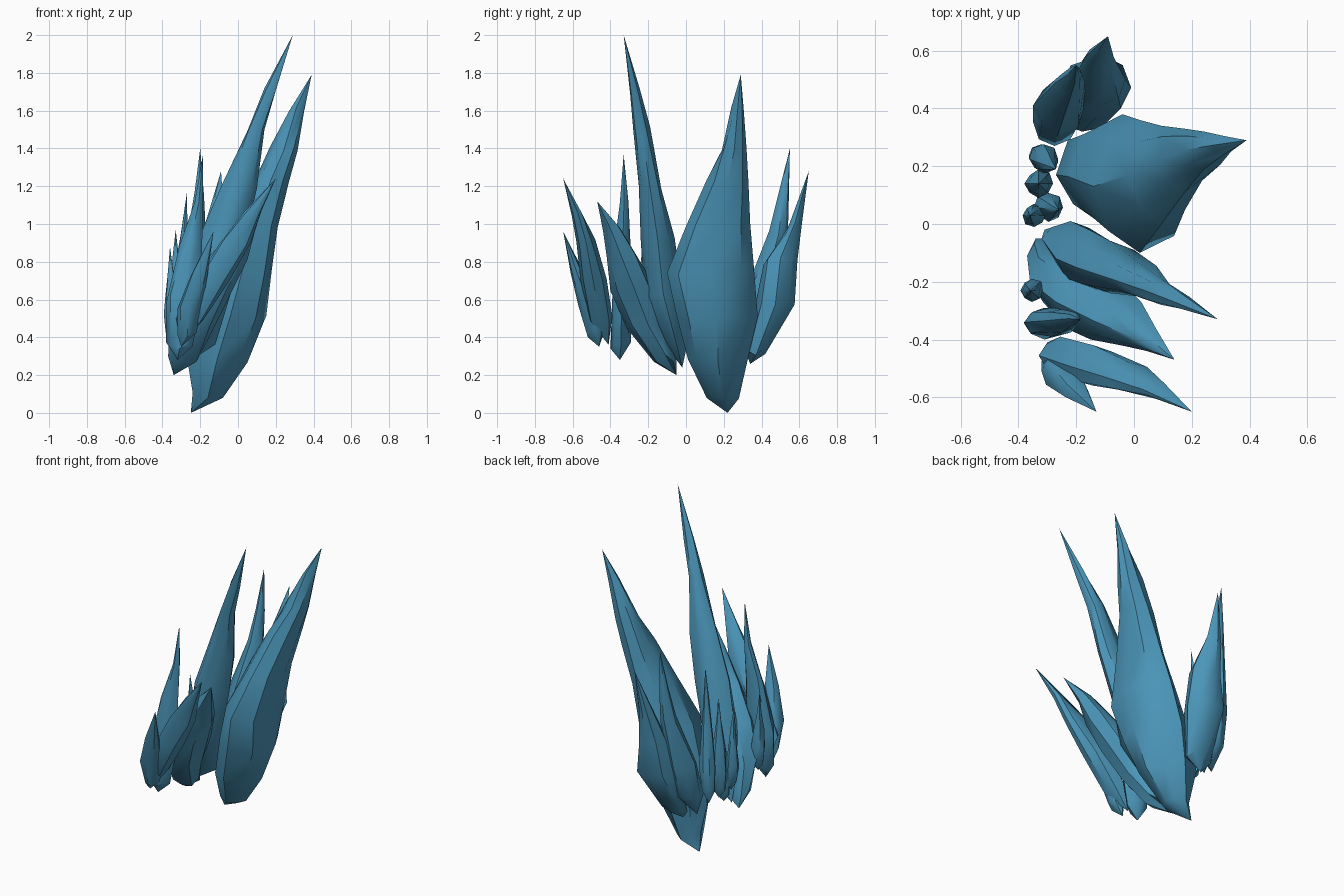
import bpy, bmesh, math, random

if "Cube" in bpy.data.objects:
    bpy.data.objects.remove(bpy.data.objects["Cube"])

random.seed(4)
blue = bpy.data.materials.new("crystal blue")
blue.diffuse_color = (0.07, 0.30, 0.48, 1)
blue.use_nodes = True
blue.node_tree.nodes["Principled BSDF"].inputs["Base Color"].default_value = blue.diffuse_color
SIDES = 8


def shard(name, base, rings, tip):
    """Pointed shard; base and tip are points, each ring is (z, x0, x1, y0, y1)."""
    bm = bmesh.new()
    loops = []
    for z, x0, x1, y0, y1 in rings:
        loop = []
        for k in range(SIDES):
            a = 2 * math.pi * k / SIDES
            # diagonal corners are uneven, so the shard looks chipped
            r = 1.0 if k % 2 == 0 else random.uniform(0.84, 1.1)
            x = (x0 + x1) / 2 + math.cos(a) * r * (x1 - x0) / 2
            y = (y0 + y1) / 2 + math.sin(a) * r * (y1 - y0) / 2
            loop.append(bm.verts.new((x, y, z + random.uniform(-.02, .02))))
        loops.append(loop)
    b, t = bm.verts.new(base), bm.verts.new(tip)
    for k in range(SIDES):
        n = (k + 1) % SIDES
        bm.faces.new((b, loops[0][n], loops[0][k]))
        bm.faces.new((t, loops[-1][k], loops[-1][n]))
        for lo, hi in zip(loops, loops[1:]):
            bm.faces.new((lo[k], lo[n], hi[n], hi[k]))
    bmesh.ops.recalc_face_normals(bm, faces=bm.faces)
    mesh = bpy.data.meshes.new(name)
    bm.to_mesh(mesh)
    bm.free()
    mesh.materials.append(blue)
    for p in mesh.polygons:
        p.use_smooth = True
    mesh.set_sharp_from_angle(angle=math.radians(40))
    ob = bpy.data.objects.new(name, mesh)
    bpy.context.collection.objects.link(ob)


def small_shard(name, base, tip, r):
    """Slim shard with a standard taper between two points."""
    rings = []
    for t, w in ((.1, .8), (.28, 1), (.5, .75), (.75, .35)):
        x, y, z = (p + (q - p) * t for p, q in zip(base, tip))
        rings.append((z, x - w * r, x + w * r, y - w * r, y + w * r))
    shard(name, base, rings, tip)


# Broad central shard
shard("broad_shard", (-.25, .22, 0), [
    (.09, -.24, -.08, .11, .28), (.28, -.27, .05, .01, .33),
    (.5, -.23, .15, -.05, .38), (.75, -.14, .18, -.1, .36),
    (1.0, -.02, .21, 0, .34), (1.23, .08, .27, .11, .33),
    (1.4, .17, .315, .19, .32), (1.6, .27, .35, .24, .305)], (.39, .29, 1.79))

# Tallest shard
shard("tall_shard", (-.31, -.02, .24), [
    (.38, -.32, -.12, -.11, .01), (.62, -.27, -.04, -.22, -.02),
    (.93, -.2, .04, -.24, -.06), (1.2, -.08, .1, -.25, -.13),
    (1.5, .05, .14, -.28, -.19), (1.7, .14, .2, -.295, -.245)], (.29, -.33, 2.0))

# Leaning shards on the low y side
shard("leaning_shard", (-.34, -.05, .2), [
    (.29, -.37, -.2, -.17, -.05), (.45, -.36, -.12, -.31, -.09),
    (.65, -.27, -.03, -.4, -.14), (.83, -.14, .05, -.42, -.25),
    (.98, 0, .09, -.44, -.35)], (.14, -.47, 1.12))
shard("outer_leaning_shard", (-.3, -.41, .36), [
    (.5, -.33, -.18, -.52, -.39), (.7, -.23, -.05, -.56, -.42),
    (.9, -.1, .07, -.58, -.48), (1.05, .03, .12, -.605, -.54)], (.2, -.65, 1.24))
shard("outer_short_shard", (-.3, -.46, .35), [
    (.42, -.32, -.22, -.52, -.43), (.55, -.32, -.19, -.57, -.45),
    (.73, -.25, -.16, -.61, -.54)], (-.13, -.65, .96))
shard("upright_shard", (-.32, -.35, .28), [
    (.36, -.38, -.24, -.4, -.29), (.6, -.38, -.19, -.39, -.29),
    (.9, -.31, -.19, -.375, -.295), (1.13, -.23, -.185, -.35, -.305)],
    (-.185, -.33, 1.37))

# Shards on the high y side
shard("rear_shard", (-.31, .33, .3), [
    (.42, -.35, -.2, .27, .44), (.65, -.35, -.17, .32, .5),
    (.95, -.27, -.17, .44, .54), (1.15, -.23, -.18, .49, .545)], (-.2, .55, 1.4))
shard("rear_wide_shard", (-.22, .34, .26), [
    (.32, -.27, -.09, .32, .42), (.58, -.25, -.01, .37, .575),
    (.8, -.21, -.03, .41, .59), (1.0, -.17, -.07, .54, .615)], (-.09, .65, 1.28))

# Row of slim shards along the low x edge
small_shard("slim_shard_1", (-.33, .24, .34), (-.27, .19, 1.17), .05)
small_shard("slim_shard_2", (-.33, .14, .34), (-.33, .14, .97), .05)
small_shard("slim_shard_3", (-.34, .03, .35), (-.36, .03, .88), .04)
small_shard("slim_shard_4", (-.35, -.23, .38), (-.36, -.23, .88), .04)
small_shard("slim_shard_5", (-.31, .06, .28), (-.26, .05, .9), .05)
